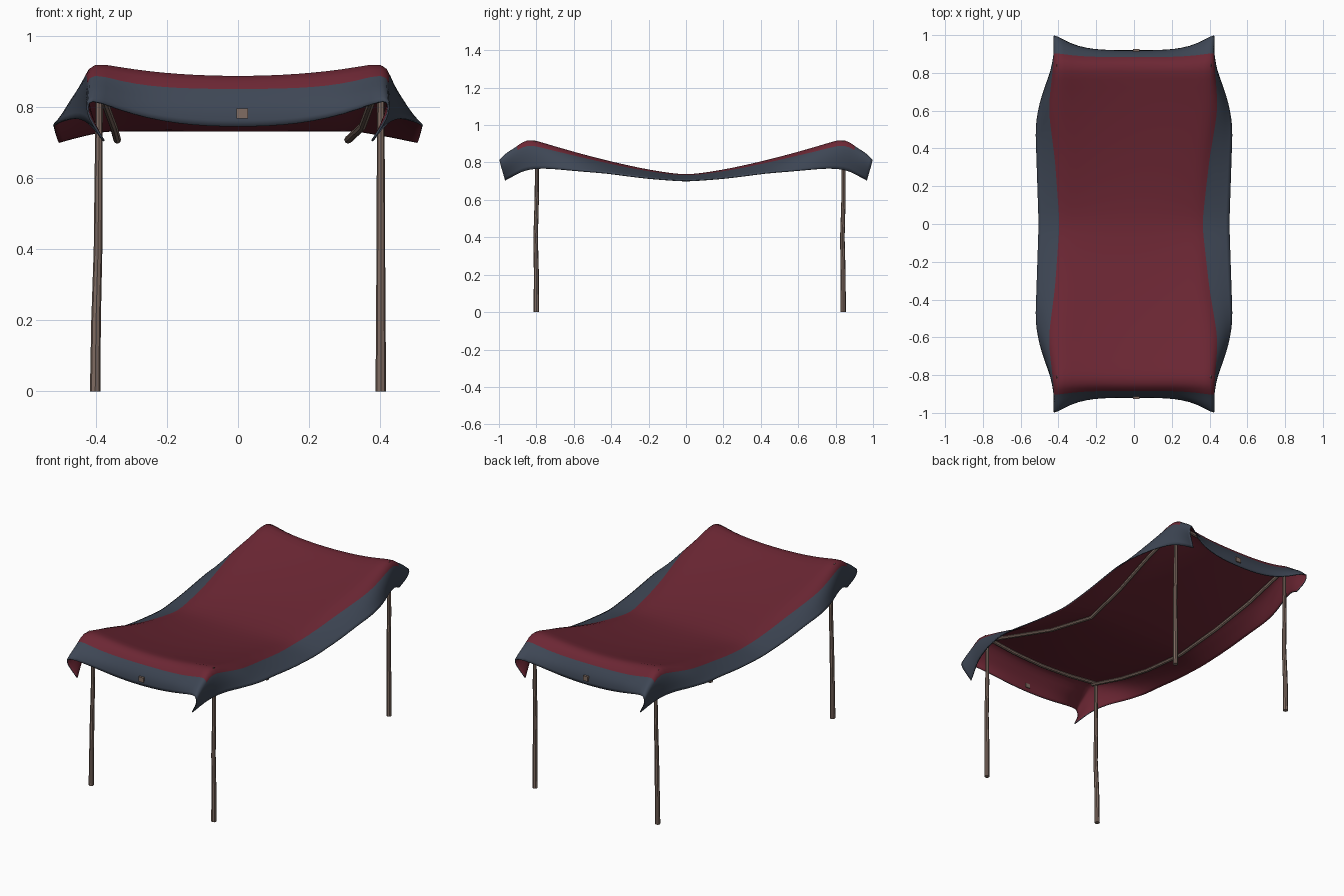
import bpy, bmesh
from mathutils import Vector

if "Cube" in bpy.data.objects:
    bpy.data.objects.remove(bpy.data.objects["Cube"])


def material(name, rgb):
    m = bpy.data.materials.new(name)
    m.diffuse_color = (*rgb, 1)
    m.use_nodes = True
    m.node_tree.nodes["Principled BSDF"].inputs["Base Color"].default_value = m.diffuse_color
    return m


RED = material("wine red cloth", (0.150, 0.020, 0.034))
SLATE = material("slate cloth", (0.048, 0.062, 0.090))
WOOD = material("weathered wood", (0.215, 0.150, 0.122))


def interp(t, pts):
    """Piecewise linear lookup in (t, value) pairs."""
    for (a, va), (b, vb) in zip(pts, pts[1:]):
        if t <= b:
            return va + (vb - va) * (t - a) / (b - a)
    return pts[-1][1]


# ---- cloth canopy: one grid, side flaps and end flaps included ----
N = 10        # columns across the middle sheet
ROWS = 20     # rows along the middle sheet
END = 0.85    # y of the end ridges


def side_points(ridge, edge, outer):
    """Colour edge, two bulged points and hem of a side flap."""
    out = [edge]
    for f in (0.35, 0.7):
        p = edge.lerp(outer, f)
        p.x += 0.012 * (1 - f)
        out.append(p)
    return out + [outer]


def row_from(mid, flap):
    """Full row: left flap reversed, middle sheet, right flap."""
    middle = [mid(-1 + 2 * k / N) for k in range(N + 1)]
    right = flap(1)
    left = flap(-1)
    return [Vector((-p.x, p.y, p.z)) for p in reversed(left)] + middle + right


def body_row(y):
    t = abs(y) / END
    top = 0.735 + 0.205 * t ** 1.35

    def ridge(s):
        return interp(t, [(0, .33), (.4, .36), (.75, .405), (1, .412)]) + (0.035 * (1 - t) if s < 0 else 0)

    def mid(u):
        return Vector((u * ridge(u), y, top - 0.04 * t * (1 - u * u)))

    def flap(s):
        r = ridge(s)
        edge = Vector((r + interp(t, [(0, .025), (.7, .045), (1, .015)]), y,
                       top - interp(t, [(0, .004), (.7, .025), (1, .04)])))
        outer = Vector((interp(t, [(0, .505), (.6, .522), (.75, .505), (.9, .458), (1, .43)]), y,
                        interp(t, [(0, .703), (.25, .718), (.5, .746), (.9, .77), (1, .762)])))
        return side_points(r, edge, outer)
    return row_from(mid, flap)


def end_row(sy, f):
    """f = 0 at the colour edge of the end flap, 1 at its hem."""
    def mix(a, b):
        return a + (b - a) * f

    def mid(u):
        a = abs(u)
        bulge = 0.012 * f * (1 - f) * 4
        return Vector((u * mix(.413, .42),
                       sy * (mix(.886 + .022 * a ** 4, .92 + .083 * a ** 4) + bulge),
                       mix(.848 + .045 * a ** 4, .745 + .085 * a ** 2.5)))

    def flap(s):
        edge = Vector((mix(.425, .43), sy * mix(.905, .995), mix(.865, .80)))
        outer = Vector((mix(.41, .38), sy * mix(.895, .967), mix(.742, .703)))
        return side_points(0, edge, outer)
    return row_from(mid, flap)


rows = [end_row(-1, f) for f in (1, .66, .33, 0)]
rows += [body_row(-END + 2 * END * i / ROWS) for i in range(ROWS + 1)]
rows += [end_row(1, f) for f in (0, .33, .66, 1)]

bm = bmesh.new()
grid = [[bm.verts.new(p) for p in r] for r in rows]
cols = len(grid[0])
for i in range(len(grid) - 1):
    for j in range(cols - 1):
        f = bm.faces.new((grid[i][j], grid[i][j + 1], grid[i + 1][j + 1], grid[i + 1][j]))
        f.smooth = True
        inside = 3 <= i < len(grid) - 4 and 3 <= j < cols - 4
        f.material_index = 1 if inside else 0
me = bpy.data.meshes.new("canopy_cloth")
bm.to_mesh(me)
bm.free()
for m in (SLATE, RED, RED):      # underside of every face becomes red
    me.materials.append(m)
cloth = bpy.data.objects.new("canopy_cloth", me)
bpy.context.collection.objects.link(cloth)
sub = cloth.modifiers.new("smooth", 'SUBSURF')
sub.levels = sub.render_levels = 1
sub.boundary_smooth = 'PRESERVE_CORNERS'
sol = cloth.modifiers.new("lining", 'SOLIDIFY')
sol.thickness = 0.006
sol.offset = -1
sol.material_offset = 1


# ---- wooden poles ----
def pole(name, pts, r):
    """Crooked round pole; pts are (x, y, z, radius factor)."""
    cu = bpy.data.curves.new(name, 'CURVE')
    cu.dimensions = '3D'
    cu.bevel_depth = r
    cu.bevel_resolution = 2
    cu.use_fill_caps = True
    sp = cu.splines.new('POLY')
    sp.points.add(len(pts) - 1)
    for p, (x, y, z, k) in zip(sp.points, pts):
        p.co = (x, y, z, 1)
        p.radius = k
    cu.materials.append(WOOD)
    ob = bpy.data.objects.new(name, cu)
    bpy.context.collection.objects.link(ob)
    bpy.ops.object.select_all(action='DESELECT')
    ob.select_set(True)
    bpy.context.view_layer.objects.active = ob
    bpy.ops.object.convert(target='MESH')
    bpy.ops.object.shade_smooth_by_angle()


for side, sx, bend in (("left", -1, .008), ("right", 1, 0)):
    for end, y in (("front", -.80), ("back", .84)):
        x = sx * .402
        # upright post
        pole(f"{end}_{side}_post",
             [(x, y, 0, 1.1), (x + bend * .3, y, .2, 1), (x + bend, y - .004, .4, .9),
              (x + bend * 1.2, y + .002, .6, .85), (x + bend * 1.5, y + .003, .89, .7)], .0135)
    # sagging side beam
    mx = -.34 if sx < 0 else .31
    pole(f"{side}_side_beam",
         [(sx * .385, -.82, .895, 1), (sx * .375, -.55, .812, 1), (sx * .35, -.3, .745, 1),
          (mx, 0, .708, 1), (sx * .35, .3, .745, 1), (sx * .375, .55, .812, 1),
          (sx * .385, .85, .90, 1)], .011)

# end beams and the small wooden tabs on the end flaps
for end, y, sy in (("front", -.81, -1), ("back", .84, 1)):
    pole(f"{end}_beam", [(-.41, y, .905, 1), (-.2, y, .881, 1), (0, y, .872, 1),
                         (.2, y, .881, 1), (.41, y, .905, 1)], .011)
    bpy.ops.mesh.primitive_cube_add(size=1, location=(.012, sy * .917, .782))
    tab = bpy.context.object
    tab.name = f"{end}_flap_tab"
    tab.scale = (.032, .018, .028)
    tab.data.materials.append(WOOD)
